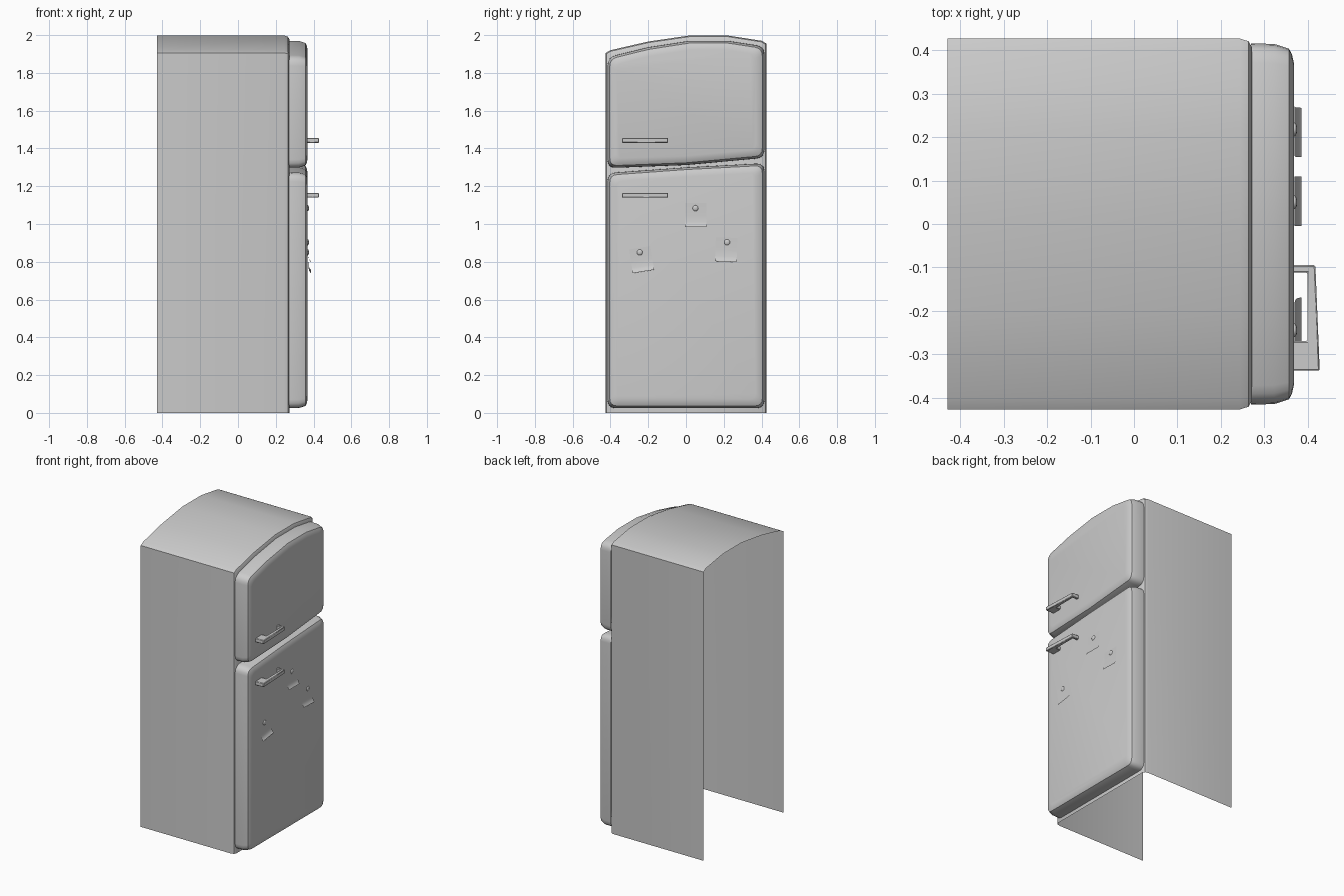
import bpy, bmesh, math
from mathutils import Vector, Matrix

if "Cube" in bpy.data.objects:
    bpy.data.objects.remove(bpy.data.objects["Cube"])


def finish(name, bm, angle=35, fix=True):
    if fix:
        bmesh.ops.recalc_face_normals(bm, faces=bm.faces)
    me = bpy.data.meshes.new(name)
    bm.to_mesh(me)
    bm.free()
    ob = bpy.data.objects.new(name, me)
    bpy.context.collection.objects.link(ob)
    bpy.context.view_layer.objects.active = ob
    ob.select_set(True)
    bpy.ops.object.shade_smooth_by_angle(angle=math.radians(angle))
    ob.select_set(False)
    return ob


def inset(pts, d):
    """Mitred inward offset of a counter-clockwise outline."""
    out = []
    for i, p in enumerate(pts):
        p = Vector(p)
        a = (p - Vector(pts[i - 1])).normalized()
        b = (Vector(pts[(i + 1) % len(pts)]) - p).normalized()
        na, nb = Vector((-a.y, a.x)), Vector((-b.y, b.x))
        out.append(p + (na + nb) * d / (1 + na.dot(nb)))
    return out


def rounded(pts, corners, r, seg=4):
    """Replace the listed corners by small arcs."""
    out = []
    for i, p in enumerate(pts):
        if i not in corners:
            out.append(p)
            continue
        a = p + (pts[i - 1] - p).normalized() * r
        b = p + (pts[(i + 1) % len(pts)] - p).normalized() * r
        for k in range(seg + 1):
            t = k / seg
            out.append(a * (1 - t) ** 2 + p * 2 * t * (1 - t) + b * t * t)
    return out


def loft(bm, loops, skip=()):
    """Bridge loops of (x, outline), cap the last one."""
    rings = [[bm.verts.new((x, p[0], p[1])) for p in pts] for x, pts in loops]
    n = len(rings[0])
    for A, B in zip(rings, rings[1:]):
        for i in range(n):
            if i not in skip:
                j = (i + 1) % n
                bm.faces.new((A[i], A[j], B[j], B[i]))
    bm.faces.new(rings[-1])


# Cabinet shell: arched top, open back and open bottom
shell = [(-0.427, 0), (0.427, 0), (0.427, 1.955), (0.40, 1.97), (0.22, 1.998),
         (0.02, 1.998), (-0.2, 1.966), (-0.40, 1.92), (-0.427, 1.905)]
bm = bmesh.new()
loops = []
for x, d in ((-0.43, 0), (0.245, 0), (0.264, 0.006), (0.272, 0.02)):
    loops.append((x, [Vector((p.x, p.y if i > 1 else 0))
                      for i, p in enumerate(inset(shell, d))]))
loft(bm, loops, skip=(0,))
finish("cabinet", bm)


# Doors: cushioned slabs with rounded corners
def door(name, outline, corners):
    bm = bmesh.new()
    loops = [(x, rounded(inset(outline, d), corners, r)) for x, d, r in
             ((0.27, 0, 0.045), (0.323, 0.001, 0.045),
              (0.357, 0.012, 0.04), (0.364, 0.025, 0.035), (0.369, 0.048, 0.03))]
    loft(bm, loops)
    finish(name, bm)


door("upper_door", [(-0.416, 1.296), (0.0, 1.312), (0.416, 1.350), (0.416, 1.940),
                    (0.22, 1.970), (0.02, 1.970), (-0.2, 1.936), (-0.416, 1.883)],
     (0, 2, 3, 7))
door("lower_door", [(-0.416, 0.025), (0.416, 0.025), (0.416, 1.322),
                    (0.0, 1.300), (-0.416, 1.270)], (0, 1, 2, 4))


# Handles: bracket profile seen from above, extruded upward
def handle(name, z):
    prof = [(0.36, -0.338), (0.428, -0.338), (0.418, -0.095), (0.36, -0.095),
            (0.36, -0.112), (0.40, -0.112), (0.40, -0.27), (0.36, -0.27)]
    bm = bmesh.new()
    f = bm.faces.new([bm.verts.new((x, y, z)) for x, y in prof])
    ext = bmesh.ops.extrude_face_region(bm, geom=[f])
    bmesh.ops.translate(bm, vec=(0, 0, 0.026),
                        verts=[v for v in ext["geom"] if isinstance(v, bmesh.types.BMVert)])
    ob = finish(name, bm)
    bev = ob.modifiers.new("bevel", "BEVEL")
    bev.width, bev.segments = 0.003, 1


handle("upper_handle", 1.43)
handle("lower_handle", 1.139)


# Notes: curling paper sheets, each held by a domed magnet
def note(i, y, z, tilt, my, mz):
    bm = bmesh.new()
    prof = [(0.3700, 0.065), (0.3705, 0.0), (0.373, -0.035), (0.378, -0.052), (0.386, -0.062)]
    rows = [[bm.verts.new((x, s * 0.057, h)) for s in (-1, 1)] for x, h in prof]
    for a, b in zip(rows, rows[1:]):
        bm.faces.new((a[0], b[0], b[1], a[1]))
    bm.transform(Matrix.Translation((0, y, z)) @ Matrix.Rotation(math.radians(tilt), 4, 'X'))
    finish(f"paper_note_{i}", bm, fix=False)
    bm = bmesh.new()
    bmesh.ops.create_uvsphere(bm, u_segments=12, v_segments=6, radius=0.016)
    bm.transform(Matrix.Translation((0.369, my, mz)) @ Matrix.Diagonal((0.45, 1, 1, 1)))
    finish(f"magnet_{i}", bm, 60)


note(1, 0.052, 1.045, 0, 0.05, 1.084)
note(2, -0.235, 0.81, 9, -0.245, 0.85)
note(3, 0.213, 0.863, -2, 0.218, 0.903)
